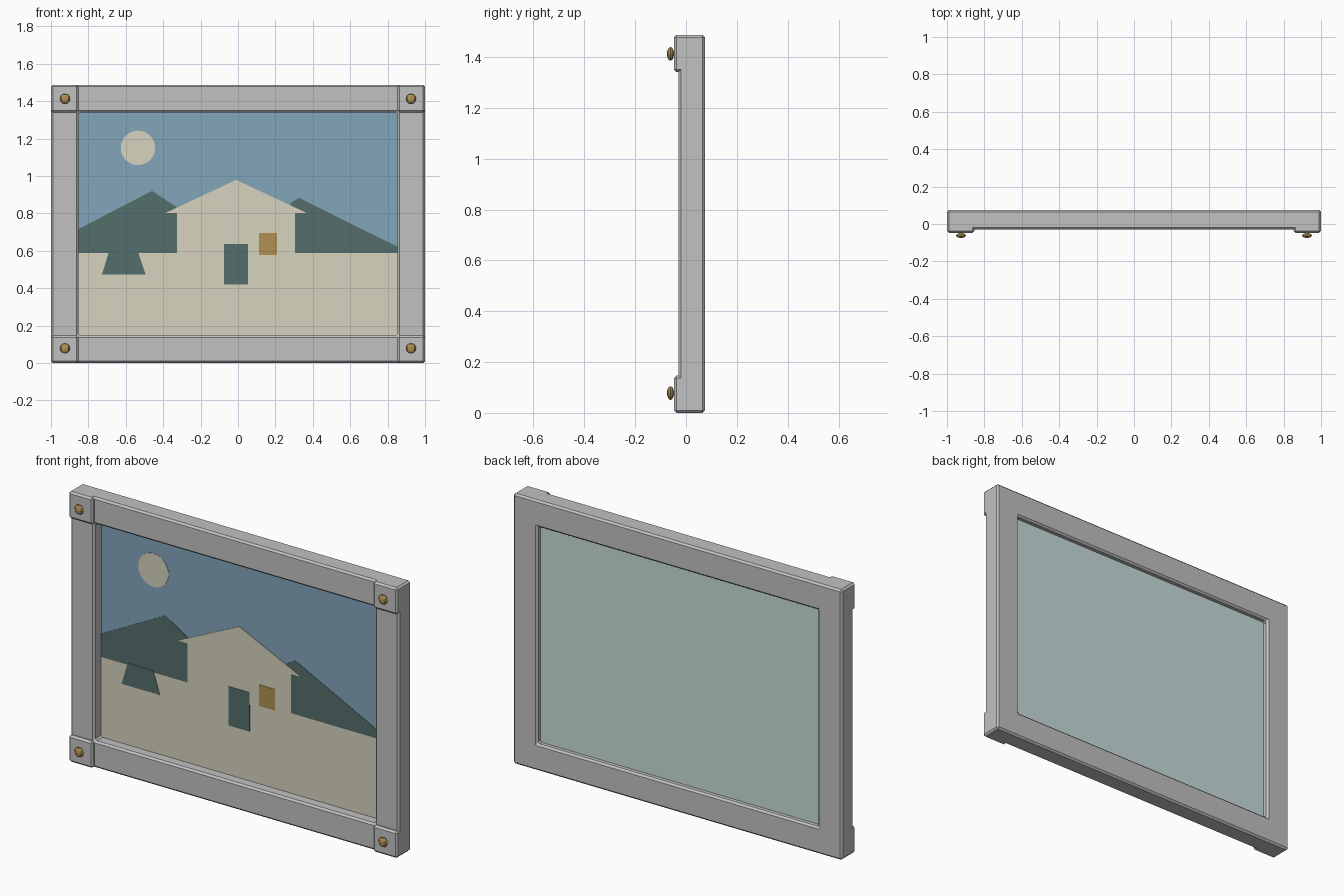
import bpy, bmesh, math
from mathutils import Vector

cube = bpy.data.objects.get("Cube")
if cube:
    bpy.data.objects.remove(cube, do_unlink=True)


def material(name, srgb):
    color = [(c / 255) ** 2.2 for c in srgb] + [1]
    mat = bpy.data.materials.new(name)
    mat.use_nodes = True
    mat.diffuse_color = color
    shader = mat.node_tree.nodes["Principled BSDF"]
    shader.inputs["Base Color"].default_value = color
    shader.inputs["Roughness"].default_value = 0.7
    return mat


GREY = material("frame grey", (192, 192, 192))
CREAM = material("cream", (214, 210, 190))
SKY = material("sky blue", (129, 164, 186))
TEAL = material("dark teal", (84, 110, 106))
GOLD = material("old gold", (174, 143, 83))
PANE = material("pale glass green", (197, 219, 217))


def finish(name, bm, mat):
    bmesh.ops.recalc_face_normals(bm, faces=bm.faces)
    mesh = bpy.data.meshes.new(name)
    bm.to_mesh(mesh)
    bm.free()
    mesh.materials.append(mat)
    obj = bpy.data.objects.new(name, mesh)
    bpy.context.collection.objects.link(obj)
    return obj


def extrude(bm, faces, dy):
    out = bmesh.ops.extrude_face_region(bm, geom=faces)
    verts = [v for v in out["geom"] if isinstance(v, bmesh.types.BMVert)]
    bmesh.ops.translate(bm, verts=verts, vec=Vector((0, dy, 0)))


def plate(name, outline, mat, front, depth):
    """Upright flat panel cut to an (x, z) outline."""
    bm = bmesh.new()
    face = bm.faces.new([bm.verts.new((x, front, z)) for x, z in outline])
    extrude(bm, [face], depth)
    return finish(name, bm, mat)


def rect(x0, z0, x1, z1):
    return [(x0, z0), (x1, z0), (x1, z1), (x0, z1)]


TOP = 1.487
RAIL = 0.147
FACE, BACK = -0.03, 0.075

# Frame: ring of rails and stiles with raised corner blocks
bm = bmesh.new()
xs = [-1, -1 + RAIL, 1 - RAIL, 1]
zs = [0, RAIL, TOP - RAIL, TOP]
grid = [[bm.verts.new((x, FACE, z)) for z in zs] for x in xs]
for i in range(3):
    for k in range(3):
        if (i, k) != (1, 1):
            bm.faces.new((grid[i][k], grid[i + 1][k], grid[i + 1][k + 1], grid[i][k + 1]))
extrude(bm, bm.faces[:], BACK - FACE)
bmesh.ops.recalc_face_normals(bm, faces=bm.faces)
bm.faces.ensure_lookup_table()
corners = []
for f in bm.faces:
    c = f.calc_center_median()
    if c.y < FACE + 0.001 and abs(c.x) > 0.9 and abs(c.z - TOP / 2) > 0.6:
        corners.append(f)
extrude(bm, corners, -0.017)
frame = finish("frame", bm, GREY)
bevel = frame.modifiers.new("soft edges", "BEVEL")
bevel.width = 0.01
bevel.segments = 1
bevel.limit_method = "ANGLE"

# Backing and sky fill the opening
W = 1 - RAIL + 0.002
LOW, HIGH = RAIL - 0.002, TOP - RAIL + 0.002
plate("backing_pane", rect(-W, LOW, W, HIGH), PANE, 0.034, 0.011)
plate("sky", rect(-W, LOW, W, HIGH), SKY, 0.030, 0.004)

# Painted scene as thin layered plates
HORIZON = 0.587


def layer(name, outline, mat, level):
    plate(name, outline, mat, 0.030 - 0.002 * level, 0.002 * level)


layer("left_hill", [(-W, HORIZON), (-W, 0.715), (-0.46, 0.92),
                    (-0.3, 0.815), (-0.3, HORIZON)], TEAL, 1)
layer("right_hill", [(0.28, HORIZON), (0.28, 0.856), (0.326, 0.883),
                     (W, 0.62), (W, HORIZON)], TEAL, 1)
layer("ground", rect(-W, LOW, W, HORIZON), CREAM, 1)
layer("house", [(-0.327, HORIZON - 0.02), (0.304, HORIZON - 0.02), (0.304, 0.803),
                (0.365, 0.803), (-0.01, 0.979), (-0.385, 0.803), (-0.327, 0.803)], CREAM, 2)
layer("tree", [(-0.727, 0.474), (-0.494, 0.474), (-0.535, HORIZON + 0.01),
               (-0.69, HORIZON + 0.01)], TEAL, 2)
layer("door", rect(-0.075, 0.42, 0.053, 0.635), TEAL, 3)
layer("window", rect(0.112, 0.577, 0.208, 0.694), GOLD, 3)
disc = [math.tau * i / 40 for i in range(40)]
layer("moon", [(-0.535 + 0.092 * math.cos(a), 1.15 + 0.092 * math.sin(a)) for a in disc], CREAM, 1)

# Flattened studs on the corner blocks
for side, x in (("right", -0.925), ("left", 0.925)):
    for level, z in (("bottom", 0.078), ("top", TOP - 0.075)):
        bm = bmesh.new()
        bmesh.ops.create_uvsphere(bm, u_segments=8, v_segments=6, radius=0.027)
        bmesh.ops.scale(bm, verts=bm.verts, vec=(1, 0.52, 1))
        stud = finish(f"{level}_{side}_stud", bm, GOLD)
        stud.location = (x, -0.061, z)
